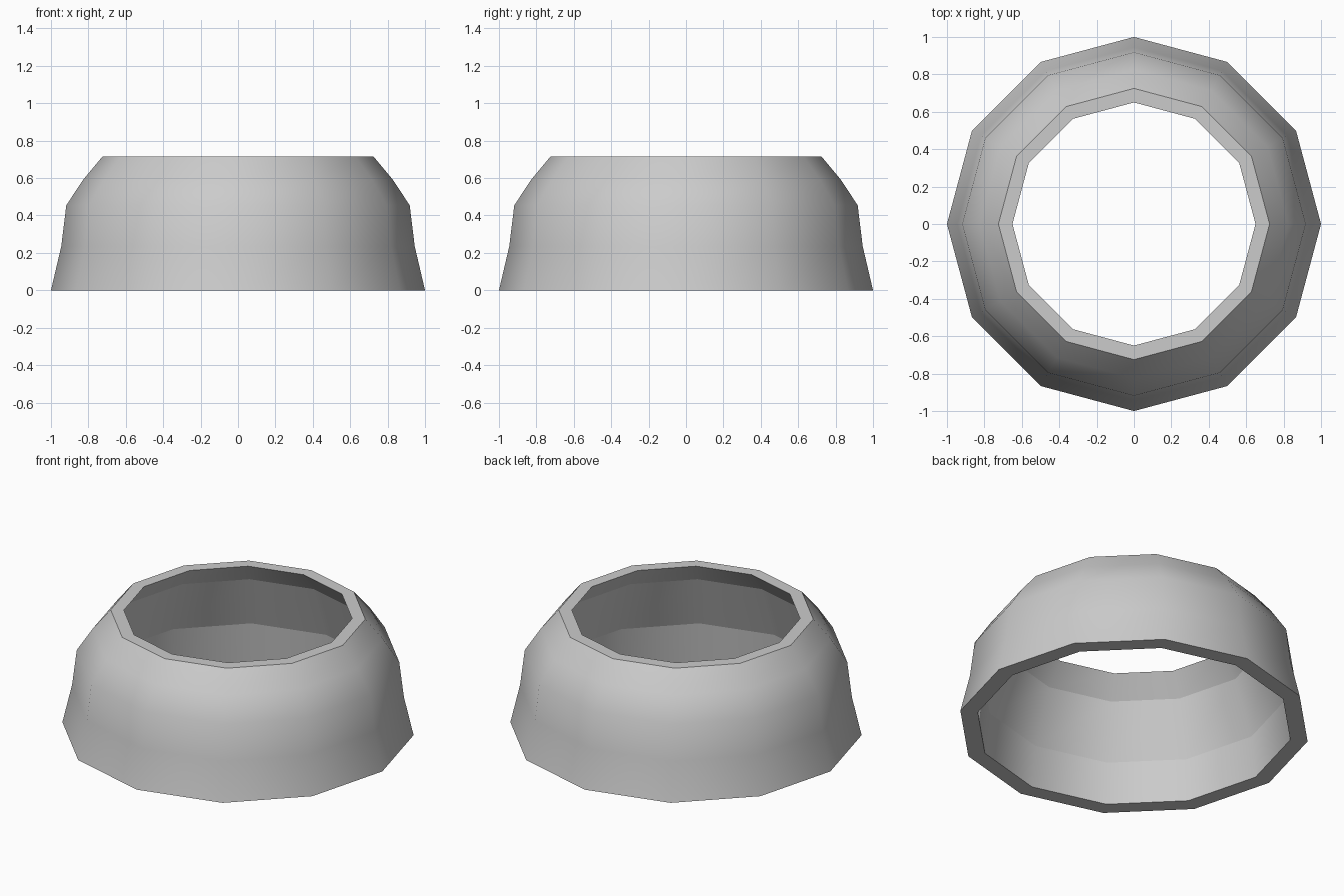
import bpy, bmesh
from math import cos, sin, pi

if "Cube" in bpy.data.objects:
    bpy.data.objects.remove(bpy.data.objects["Cube"])

SIDES = 12

# Closed wall cross-section (radius, height): outside going up, then inside going down
outer = [(1.0, 0.0), (0.945, 0.235), (0.918, 0.455), (0.825, 0.595), (0.725, 0.715)]
inner = [(0.65, 0.715), (0.75, 0.587), (0.87, 0.255), (0.90, 0.0)]
profile = outer + inner
# Rings whose edges stay crisp: both rims and the inner bands
sharp_rings = {0, 4, 5, 6, 7, 8}

bm = bmesh.new()
rings = [[bm.verts.new((r * cos(2 * pi * i / SIDES), r * sin(2 * pi * i / SIDES), z))
          for i in range(SIDES)] for r, z in profile]

# Skin the rings into a continuous collar
for k, ring in enumerate(rings):
    nxt = rings[(k + 1) % len(rings)]
    for i in range(SIDES):
        j = (i + 1) % SIDES
        face = bm.faces.new((ring[i], ring[j], nxt[j], nxt[i]))
        face.smooth = True

for k in sharp_rings:
    for i in range(SIDES):
        edge = bm.edges.get((rings[k][i], rings[k][(i + 1) % SIDES]))
        edge.smooth = False

bmesh.ops.recalc_face_normals(bm, faces=bm.faces)
mesh = bpy.data.meshes.new("open_collar")
bm.to_mesh(mesh)
bm.free()
collar = bpy.data.objects.new("open_collar", mesh)
bpy.context.collection.objects.link(collar)
